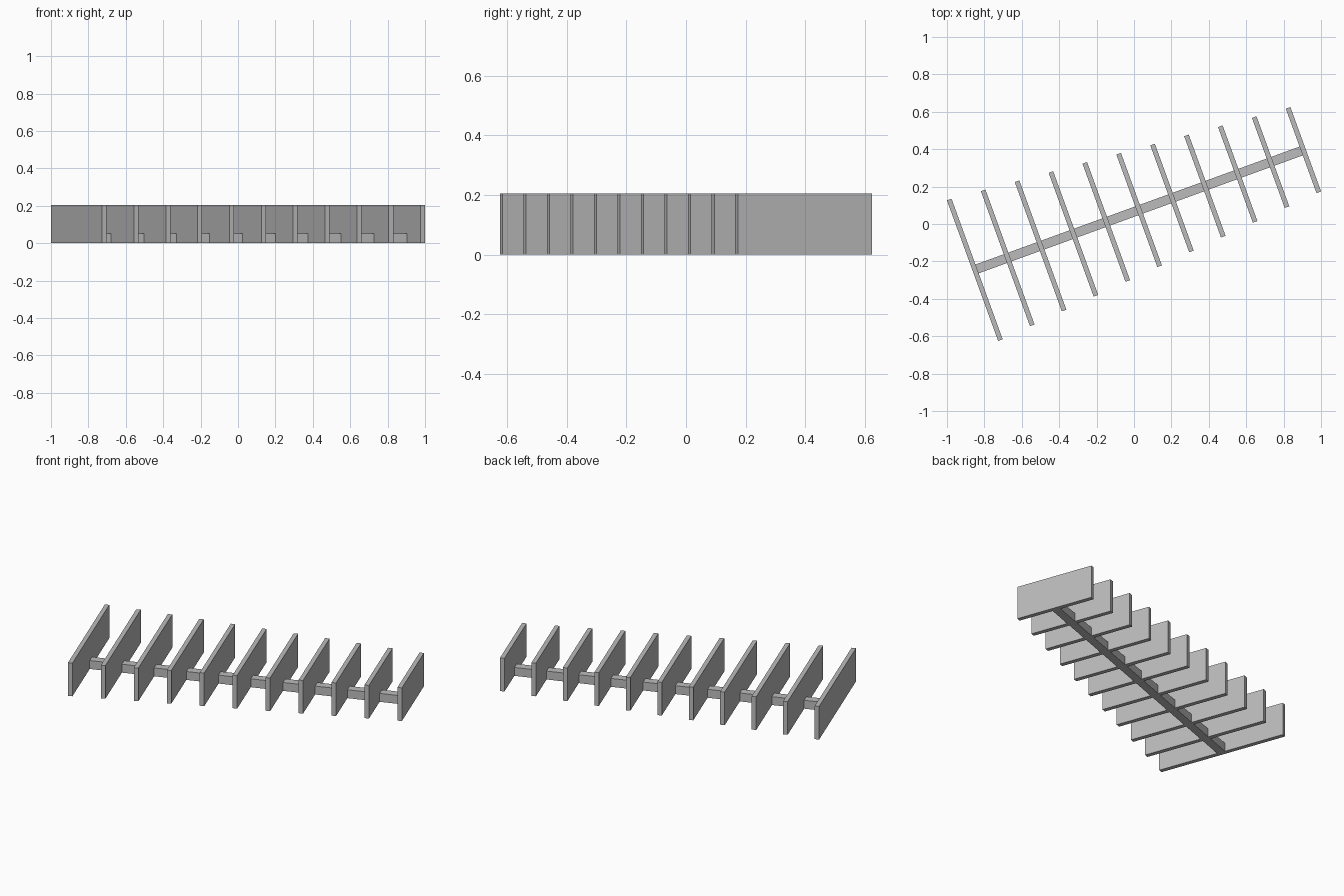
import bpy
from math import radians
from mathutils import Vector

cube = bpy.data.objects.get("Cube")
if cube:
    bpy.data.objects.remove(cube, do_unlink=True)

# Single grey finish
grey = bpy.data.materials.new("light_grey")
grey.use_nodes = True
colour = (0.5, 0.5, 0.5, 1)
grey.diffuse_color = colour
grey.node_tree.nodes["Principled BSDF"].inputs["Base Color"].default_value = colour

ANGLE = radians(20)
START, END = Vector((-0.851, -0.245, 0)), Vector((0.906, 0.395, 0))
FINS, FIN_HEIGHT, FIN_THICKNESS = 11, 0.205, 0.026
LONGEST, SHORTEST = 0.8, 0.48
SPINE_WIDTH, SPINE_HEIGHT = 0.05, 0.052


def block(name, centre, size):
    """Box standing on the ground, turned to the shared diagonal."""
    bpy.ops.mesh.primitive_cube_add(size=1, location=(centre.x, centre.y, size[2] / 2),
                                    rotation=(0, 0, ANGLE))
    obj = bpy.context.object
    obj.name = name
    obj.scale = size
    bpy.ops.object.transform_apply(location=False, rotation=False, scale=True)
    obj.data.materials.append(grey)
    return obj


# Low spine joining the first fin to the last
block("spine", (START + END) / 2, ((END - START).length, SPINE_WIDTH, SPINE_HEIGHT))

# Evenly spaced upright fins, tapering in length along the spine
for i in range(FINS):
    t = i / (FINS - 1)
    length = LONGEST + (SHORTEST - LONGEST) * t
    block(f"fin_{i + 1}", START.lerp(END, t), (FIN_THICKNESS, length, FIN_HEIGHT))
